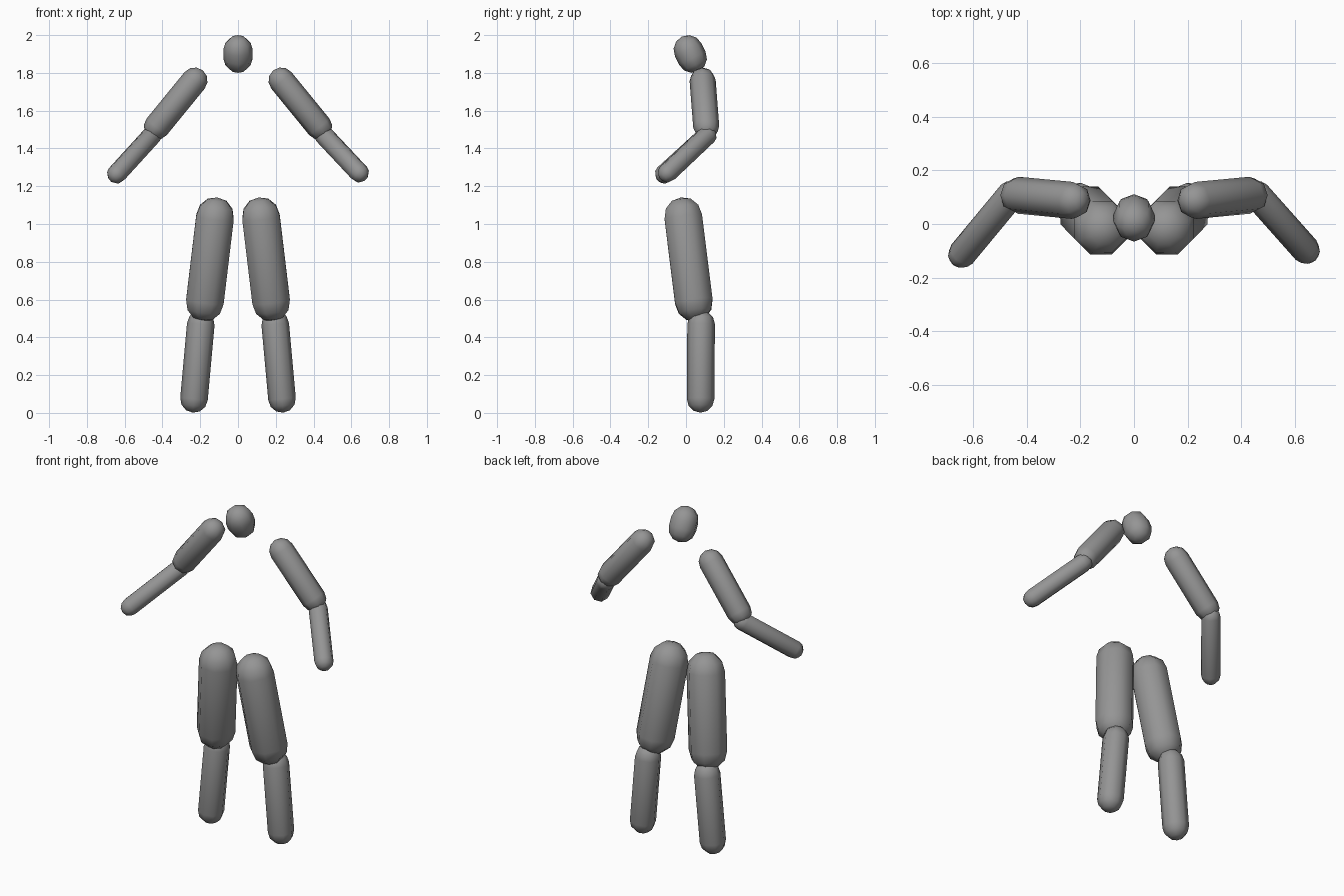
import bpy, bmesh, math
from mathutils import Vector, Matrix

if "Cube" in bpy.data.objects:
    bpy.data.objects.remove(bpy.data.objects["Cube"], do_unlink=True)

GREY = (0.3, 0.3, 0.3, 1)
grey = bpy.data.materials.new("plain grey")
grey.use_nodes = True
grey.diffuse_color = GREY
grey.node_tree.nodes["Principled BSDF"].inputs["Base Color"].default_value = GREY

SIDES = 8
CAP_RINGS = 3


def capsule(name, start, end, radius, twist=0):
    """Round-ended limb between two cap centres, lathed from a half profile."""
    start, end = Vector(start), Vector(end)
    axis = end - start
    bm = bmesh.new()
    profile = []
    for base, first in ((0, -CAP_RINGS), (axis.length, 0)):
        for i in range(first, first + CAP_RINGS + 1):
            a = math.pi / 2 * i / CAP_RINGS
            profile.append(bm.verts.new((radius * math.cos(a), 0, base + radius * math.sin(a))))
    edges = [bm.edges.new(pair) for pair in zip(profile, profile[1:])]
    bmesh.ops.spin(bm, geom=profile + edges, cent=(0, 0, 0), axis=(0, 0, 1),
                   angle=math.tau, steps=SIDES, use_duplicate=False)
    bmesh.ops.remove_doubles(bm, verts=bm.verts[:], dist=0.0005)
    turn = Vector((0, 0, 1)).rotation_difference(axis).to_matrix().to_4x4()
    bm.transform(Matrix.Translation(start) @ turn @ Matrix.Rotation(twist, 4, "Z"))
    bmesh.ops.recalc_face_normals(bm, faces=bm.faces[:])
    for face in bm.faces:
        face.smooth = True
    mesh = bpy.data.meshes.new(name)
    bm.to_mesh(mesh)
    bm.free()
    mesh.materials.append(grey)
    obj = bpy.data.objects.new(name, mesh)
    bpy.context.collection.objects.link(obj)
    return obj


# Head, tilted slightly forward
capsule("head", (0, 0.033, 1.878), (0, 0.012, 1.922), 0.078)

# Arms and legs; the hands differ a little between the sides
for side, s, hand_y, hand_z in (("left", 1, -0.097, 1.272), ("right", -1, -0.112, 1.266)):
    capsule(side + "_upper_arm", (s * 0.43, 0.107, 1.515), (s * 0.23, 0.088, 1.76), 0.069)
    capsule(side + "_forearm", (s * 0.641, hand_y, hand_z), (s * 0.457, 0.11, 1.468), 0.053)
    capsule(side + "_thigh", (s * 0.175, 0.041, 0.592), (s * 0.122, -0.014, 1.034),
            0.108, math.pi / SIDES)
    capsule(side + "_shin", (s * 0.233, 0.077, 0.074), (s * 0.197, 0.08, 0.47), 0.073)
